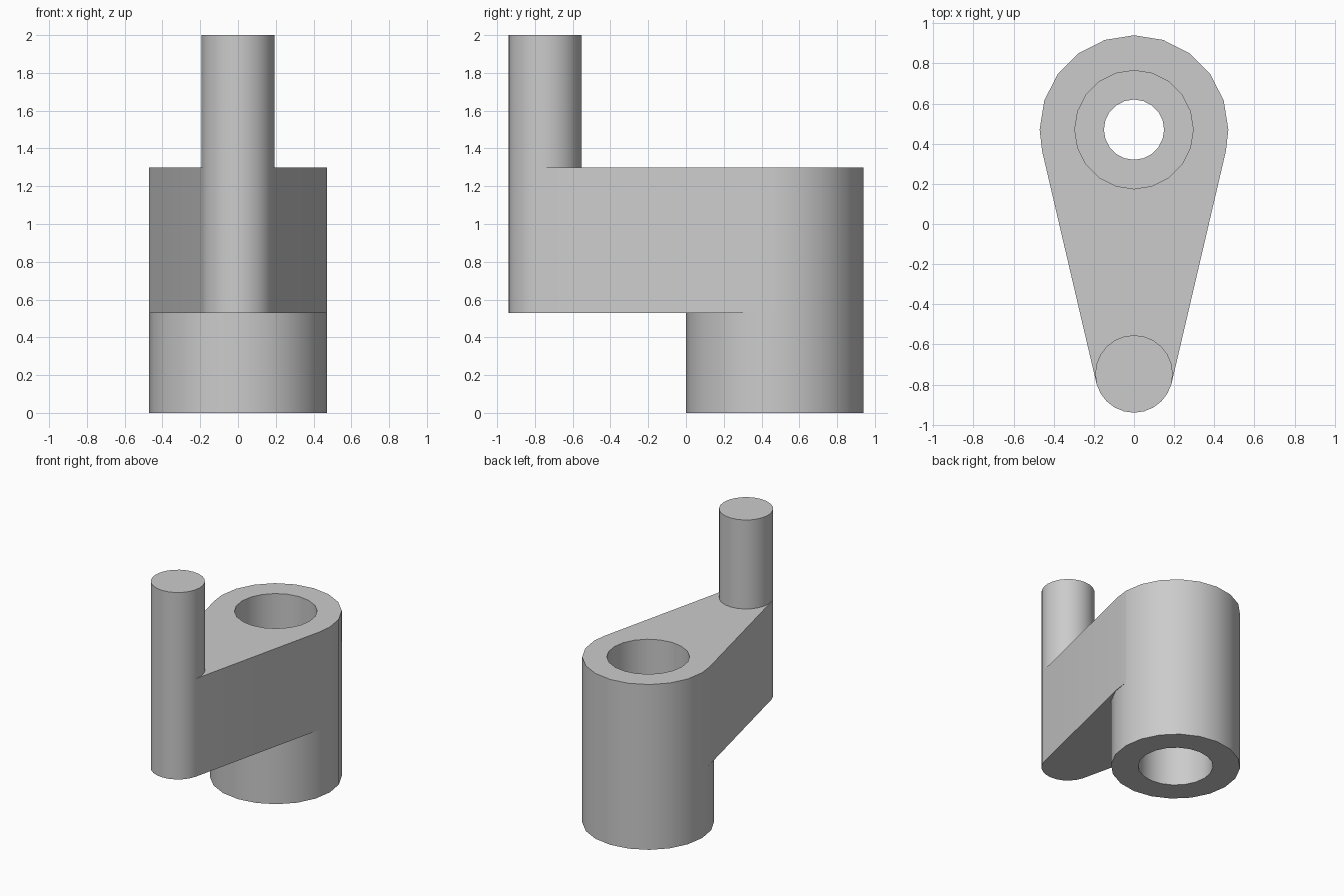
import bpy, bmesh, math

if "Cube" in bpy.data.objects:
    bpy.data.objects.remove(bpy.data.objects["Cube"], do_unlink=True)

GREY = (0.6, 0.6, 0.6, 1)
mat = bpy.data.materials.new("plain grey")
mat.use_nodes = True
mat.diffuse_color = GREY
mat.node_tree.nodes["Principled BSDF"].inputs["Base Color"].default_value = GREY

# Shared dimensions
BOSS_Y, BOSS_R, BOSS_SIDES = 0.47, 0.47, 20
PIN_Y, PIN_R, PIN_SIDES = -0.747, 0.193, 24
ARM_LOW, ARM_TOP = 0.53, 1.3


def point(cy, r, degrees):
    a = math.radians(degrees)
    return (r * math.cos(a), cy + r * math.sin(a))


def finish(name, bm):
    bmesh.ops.recalc_face_normals(bm, faces=bm.faces)
    mesh = bpy.data.meshes.new(name)
    bm.to_mesh(mesh)
    bm.free()
    mesh.materials.append(mat)
    obj = bpy.data.objects.new(name, mesh)
    bpy.context.collection.objects.link(obj)
    bpy.ops.object.select_all(action='DESELECT')
    obj.select_set(True)
    bpy.context.view_layer.objects.active = obj
    bpy.ops.object.shade_smooth_by_angle(angle=math.radians(30))
    return obj


def prism(name, outline, low, high):
    bm = bmesh.new()
    base = bm.faces.new([bm.verts.new((x, y, low)) for x, y in outline])
    side = bmesh.ops.extrude_face_region(bm, geom=[base], use_keep_orig=True)
    for v in side["geom"]:
        if isinstance(v, bmesh.types.BMVert):
            v.co.z = high
    return finish(name, bm)


def lathe(name, profile, cy, sides):
    """Revolve a closed (radius, height) profile around a vertical axis."""
    bm = bmesh.new()
    rings = [[bm.verts.new((*point(cy, r, 360 * i / sides), z)) for i in range(sides)]
             for r, z in profile]
    for k, ring in enumerate(rings):
        after = rings[(k + 1) % len(rings)]
        for i in range(sides):
            j = (i + 1) % sides
            bm.faces.new((ring[i], ring[j], after[j], after[i]))
    return finish(name, bm)


# Hollow boss, with a narrower hole between its two bores
lathe("bored_boss",
      [(BOSS_R, 0), (BOSS_R, ARM_TOP), (0.295, ARM_TOP), (0.295, 0.8),
       (0.15, 0.8), (0.15, 0.5), (0.272, 0.5), (0.272, 0)],
      BOSS_Y, BOSS_SIDES)

# Upright pin
prism("pin", [point(PIN_Y, PIN_R, 360 * i / PIN_SIDES) for i in range(PIN_SIDES)],
      ARM_LOW, 2.0)

# Arm with sides tangent to both cylinders
tilt = math.degrees(math.asin((BOSS_R - PIN_R) / (BOSS_Y - PIN_Y)))
outline = [point(PIN_Y, PIN_R, a) for a in range(195, -16, -15)]
outline += [point(PIN_Y, PIN_R, -tilt), point(BOSS_Y, BOSS_R, -tilt)]
outline += [point(BOSS_Y, BOSS_R, a) for a in range(0, -181, -18)]
outline += [point(BOSS_Y, BOSS_R, 180 + tilt), point(PIN_Y, PIN_R, 180 + tilt)]
prism("tapered_arm", outline, ARM_LOW, ARM_TOP)
